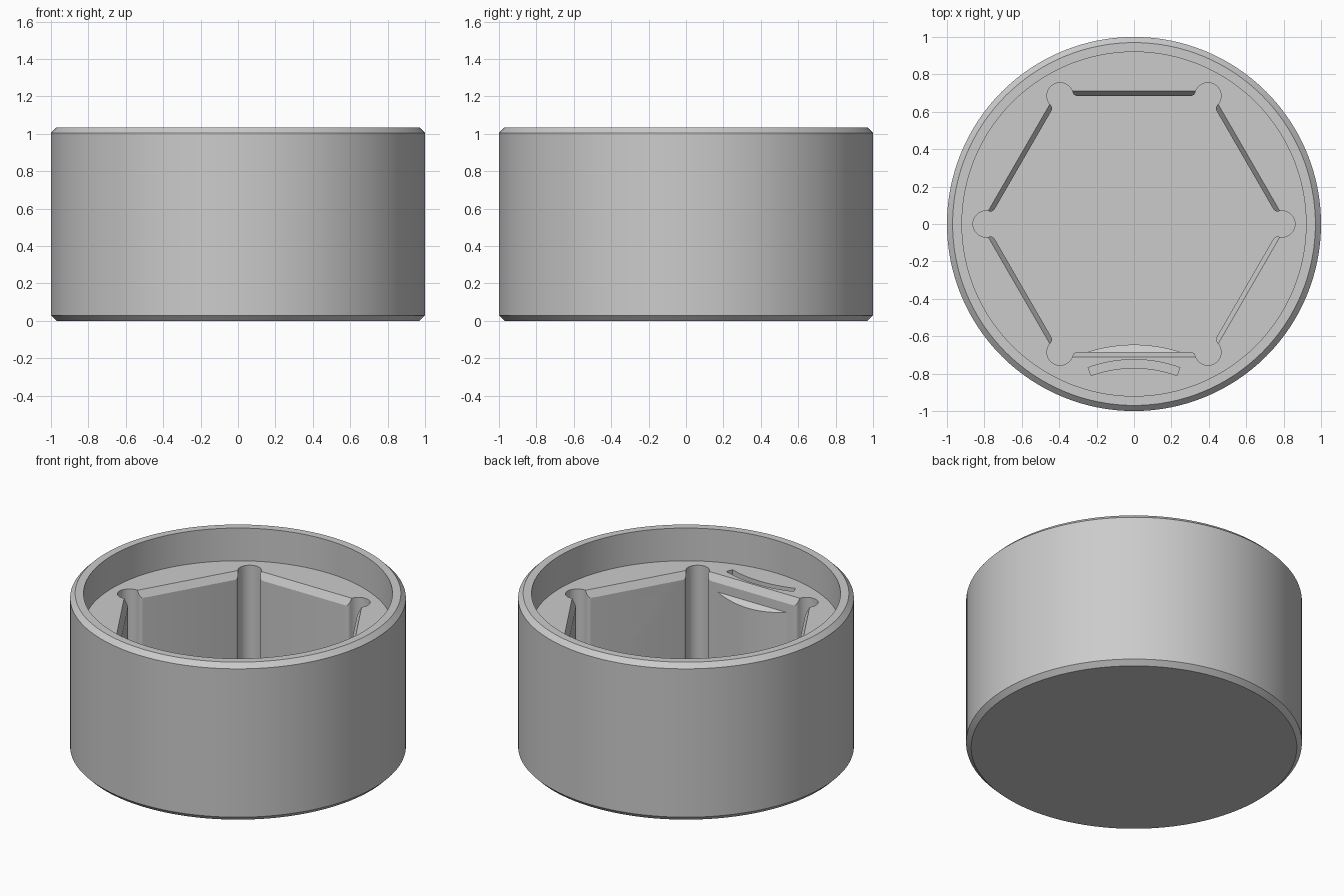
import bpy, bmesh, math
from mathutils import Vector

if "Cube" in bpy.data.objects:
    bpy.data.objects.remove(bpy.data.objects["Cube"], do_unlink=True)

HEIGHT, SHELF, FLOOR = 1.035, 0.82, 0.1   # overall height, inner ledge, pocket floor
APOTHEM, RELIEF, FILLET = 0.685, 0.07, 0.025
ARC_Y = -1.445                            # centre of the spring bump and its slot

grey = bpy.data.materials.new("light grey")
grey.use_nodes = True
grey.diffuse_color = (0.6, 0.6, 0.6, 1)
grey.node_tree.nodes["Principled BSDF"].inputs["Base Color"].default_value = (0.6, 0.6, 0.6, 1)


def finish(name, bm):
    bmesh.ops.recalc_face_normals(bm, faces=bm.faces)
    mesh = bpy.data.meshes.new(name)
    bm.to_mesh(mesh)
    bm.free()
    mesh.materials.append(grey)
    obj = bpy.data.objects.new(name, mesh)
    bpy.context.collection.objects.link(obj)
    return obj


def loft(name, bottom, top):
    """Solid between two outlines with equal point counts."""
    bm = bmesh.new()
    lo = [bm.verts.new(p) for p in bottom]
    hi = [bm.verts.new(p) for p in top]
    bm.faces.new(lo)
    bm.faces.new(hi)
    for i in range(len(lo)):
        j = (i + 1) % len(lo)
        bm.faces.new((lo[i], lo[j], hi[j], hi[i]))
    return finish(name, bm)


def prism(name, outline, z0, z1):
    return loft(name, [(x, y, z0) for x, y in outline], [(x, y, z1) for x, y in outline])


def lathe(name, profile, steps=128):
    bm = bmesh.new()
    verts = [bm.verts.new((r, 0, z)) for r, z in profile]
    edges = [bm.edges.new(pair) for pair in zip(verts, verts[1:])]
    bmesh.ops.spin(bm, geom=verts + edges, cent=(0, 0, 0), axis=(0, 0, 1),
                   angle=math.tau, steps=steps)
    bmesh.ops.remove_doubles(bm, verts=bm.verts, dist=1e-5)
    return finish(name, bm)


def arc(cx, cy, r, a0, a1, n):
    return [(cx + r * math.cos(a0 + (a1 - a0) * i / n),
             cy + r * math.sin(a0 + (a1 - a0) * i / n)) for i in range(n + 1)]


def hexagon(apothem, z):
    r = apothem / math.cos(math.pi / 6)
    return [(r * math.cos(k * math.pi / 3), r * math.sin(k * math.pi / 3), z) for k in range(6)]


def pocket_outline():
    """Hexagon with filleted round reliefs at its corners."""
    run = math.sqrt((RELIEF + FILLET) ** 2 - FILLET ** 2)
    lean = math.atan2(FILLET, run)
    corner = APOTHEM / math.cos(math.pi / 6)
    points = []
    for k in range(6):
        turn = k * math.pi / 3
        wall = math.radians(120)            # direction of the wall leaving the corner
        c = Vector((corner, 0))
        out = Vector((math.cos(wall - math.pi / 2), math.sin(wall - math.pi / 2)))
        f = c + run * Vector((math.cos(wall), math.sin(wall))) + FILLET * out
        start = wall - lean
        upper = arc(c.x, c.y, RELIEF, 0, start, 14)
        upper += arc(f.x, f.y, FILLET, start - math.pi, wall - math.pi / 2 - math.pi, 5)[1:]
        lower = [(x, -y) for x, y in reversed(upper)]
        for x, y in lower + upper[1:]:
            points.append((x * math.cos(turn) - y * math.sin(turn),
                           x * math.sin(turn) + y * math.cos(turn)))
    return points


# Round cup with chamfered ends and a raised rim
cup = lathe("cup_body", [(0, 0), (0.97, 0), (1, 0.03), (1, HEIGHT - 0.03), (0.97, HEIGHT),
                         (0.92, HEIGHT), (0.92, SHELF), (0, SHELF)])

# Hexagonal pocket, its sloped lead-in, and the curved slot behind the front wall
half = math.asin(0.245 / 0.72)
mid = math.pi / 2
slot = arc(0, ARC_Y, 0.72, mid - half, mid + half, 20) + arc(0, ARC_Y, 0.675, mid + half, mid - half, 20)
cutters = [
    prism("pocket_cutter", pocket_outline(), FLOOR, 1.2),
    loft("lead_in_cutter", hexagon(APOTHEM, SHELF - 0.045), hexagon(APOTHEM + 0.05, SHELF + 0.045)),
    prism("slot_cutter", slot, FLOOR, 1.2),
]
for cutter in cutters:
    cutter.hide_render = True
    mod = cup.modifiers.new(cutter.name, 'BOOLEAN')
    mod.operation, mod.solver, mod.object = 'DIFFERENCE', 'EXACT', cutter
bpy.context.view_layer.update()
cut_mesh = bpy.data.meshes.new_from_object(cup.evaluated_get(bpy.context.evaluated_depsgraph_get()))
cup.modifiers.clear()
cup.data = cut_mesh
for cutter in cutters:
    bpy.data.objects.remove(cutter, do_unlink=True)

# Springy bump on the front wall, with a sloping top
spread = math.asin(0.25 / 0.8)
bow = arc(0, ARC_Y, 0.8, mid - spread, mid + spread, 24)
bow += [(-0.25, -0.7), (0.25, -0.7)]
bump = loft("spring_bump", [(x, y, FLOOR - 0.01) for x, y in bow],
            [(x, y, 0.715 - 0.6 * (y + APOTHEM)) for x, y in bow])

# Smooth shading with crisp edges
for obj in (cup, bump):
    bpy.ops.object.select_all(action='DESELECT')
    obj.select_set(True)
    bpy.context.view_layer.objects.active = obj
    bpy.ops.object.shade_smooth_by_angle(angle=math.radians(25))
